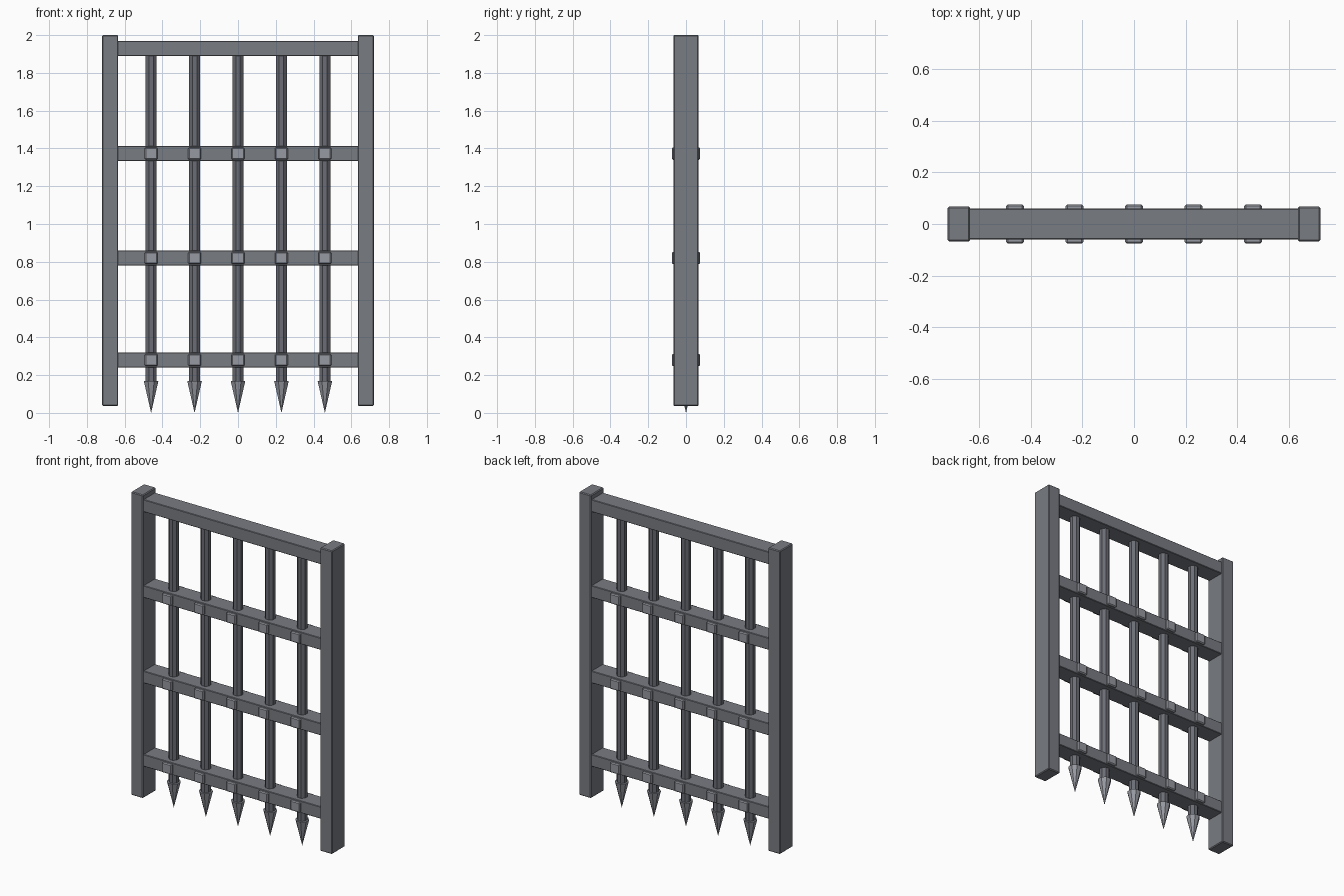
import bpy
import math

cube = bpy.data.objects.get("Cube")
if cube:
    bpy.data.objects.remove(cube, do_unlink=True)


def make_material(name, color):
    mat = bpy.data.materials.new(name)
    mat.use_nodes = True
    mat.diffuse_color = (*color, 1)
    mat.node_tree.nodes["Principled BSDF"].inputs["Base Color"].default_value = (*color, 1)
    return mat


frame_iron = make_material("frame iron", (0.19, 0.20, 0.225))
rod_iron = make_material("rod iron", (0.15, 0.155, 0.18))
light_iron = make_material("light iron", (0.31, 0.32, 0.36))


def box(name, center, size, mat, bevel):
    bpy.ops.mesh.primitive_cube_add(size=1, location=center)
    obj = bpy.context.object
    obj.name = name
    obj.scale = size
    bpy.ops.object.transform_apply(location=False, rotation=False, scale=True)
    obj.data.materials.append(mat)
    mod = obj.modifiers.new("edge bevel", "BEVEL")
    mod.width = bevel
    mod.segments = 1
    return obj


def octagon(name, x, bottom, top, r_bottom, r_top, mat):
    bpy.ops.mesh.primitive_cone_add(
        vertices=8, radius1=r_bottom, radius2=r_top, depth=top - bottom,
        location=(x, 0, (bottom + top) / 2), rotation=(0, 0, math.pi / 8))
    obj = bpy.context.object
    obj.name = name
    obj.data.materials.append(mat)
    return obj


rod_xs = [i * 0.23 for i in range(-2, 3)]
bar_heights = [0.28, 0.82, 1.373]

# Side posts
for side, label in ((1, "left"), (-1, "right")):
    box(f"{label}_post", (side * 0.677, 0, 1.0185), (0.086, 0.134, 1.963), frame_iron, 0.005)

# Top rail and cross bars
box("top_rail", (0, 0, 1.929), (1.29, 0.118, 0.08), frame_iron, 0.003)
for z in bar_heights:
    box("cross_bar", (0, 0, z), (1.29, 0.118, 0.078), frame_iron, 0.003)

# Vertical rods with pointed tips and clamps at each crossing
for x in rod_xs:
    octagon("rod", x, 0.16, 1.92, 0.031, 0.031, rod_iron)
    octagon("spike", x, 0, 0.17, 0, 0.042, light_iron)
    for z in bar_heights:
        box("clamp", (x, 0, z), (0.068, 0.15, 0.066), light_iron, 0.006)
